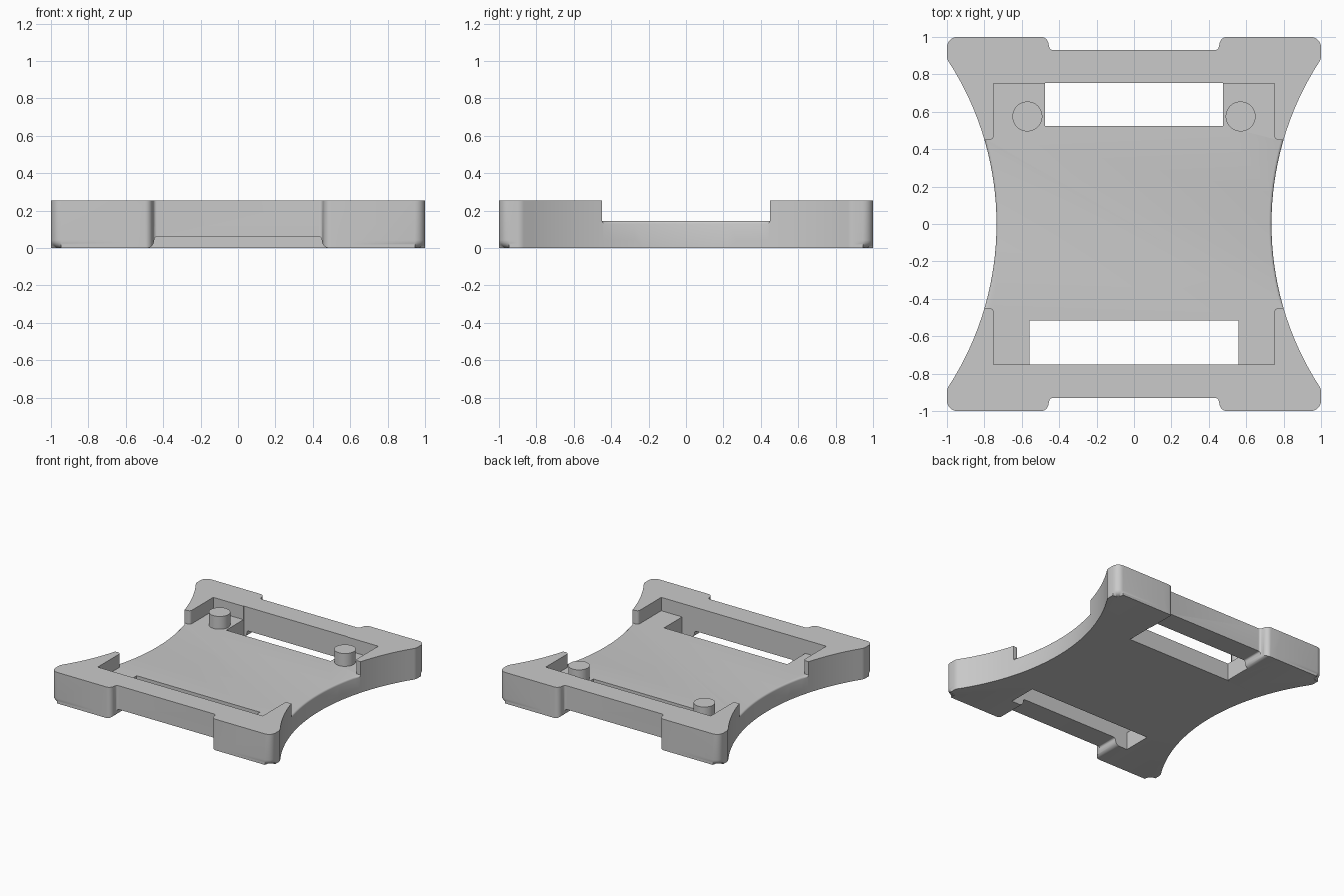
import bpy, bmesh, math
from mathutils import Vector

cube = bpy.data.objects.get("Cube")
if cube:
    bpy.data.objects.remove(cube, do_unlink=True)

TOP, FLOOR = 0.255, 0.145

grey = bpy.data.materials.new("plain grey")
grey.use_nodes = True
grey.diffuse_color = (0.59, 0.59, 0.59, 1)
grey.node_tree.nodes["Principled BSDF"].inputs["Base Color"].default_value = grey.diffuse_color


def rounded(points, steps=6):
    """Replace each (x, y, radius) corner by an arc."""
    out = []
    for i, (x, y, r) in enumerate(points):
        p = Vector((x, y))
        if r == 0:
            out.append(p)
            continue
        a = (Vector(points[i - 1][:2]) - p).normalized()
        b = (Vector(points[(i + 1) % len(points)][:2]) - p).normalized()
        half = a.angle(b) / 2
        sweep = math.pi - 2 * half
        centre = p + (a + b).normalized() * r / math.sin(half)
        start = p + a * r / math.tan(half) - centre
        end = p + b * r / math.tan(half) - centre
        for k in range(steps + 1):
            t = k / steps
            arm = start * math.sin((1 - t) * sweep) + end * math.sin(t * sweep)
            out.append(centre + arm / math.sin(sweep))
    return out


def prism(name, outline, low, high, fillet=0, along_y=False):
    """Extrude an outline in z, or an x-z profile along y."""
    def place(p, d):
        return (p[0], d, p[1]) if along_y else (p[0], p[1], d)

    bm = bmesh.new()
    lower = [bm.verts.new(place(p, low)) for p in outline]
    upper = [bm.verts.new(place(p, high)) for p in outline]
    bm.faces.new(lower)
    bm.faces.new(upper)
    for i in range(len(outline)):
        bm.faces.new((lower[i - 1], lower[i], upper[i], upper[i - 1]))
    if fillet:
        rim = [e for e in bm.edges if all(v in lower for v in e.verts)]
        bmesh.ops.bevel(bm, geom=rim, offset=fillet, segments=5, profile=0.5, affect="EDGES")
    bmesh.ops.recalc_face_normals(bm, faces=bm.faces)
    if bm.calc_volume(signed=True) < 0:
        bmesh.ops.reverse_faces(bm, faces=bm.faces)
    mesh = bpy.data.meshes.new(name)
    bm.to_mesh(mesh)
    bm.free()
    mesh.materials.append(grey)
    obj = bpy.data.objects.new(name, mesh)
    bpy.context.collection.objects.link(obj)
    return obj


def box(x, y0, y1):
    return [(-x, y0), (x, y0), (x, y1), (-x, y1)]


def smooth(obj):
    bpy.ops.object.select_all(action="DESELECT")
    obj.select_set(True)
    bpy.context.view_layer.objects.active = obj
    bpy.ops.object.shade_smooth_by_angle(angle=math.radians(35))


def subtract(target, cutter):
    cutter.hide_render = True
    cut = target.modifiers.new(cutter.name, "BOOLEAN")
    cut.operation, cut.solver, cut.object = "DIFFERENCE", "EXACT", cutter
    bpy.context.view_layer.update()
    graph = bpy.context.evaluated_depsgraph_get()
    result = bpy.data.meshes.new_from_object(target.evaluated_get(graph))
    target.modifiers.clear()
    target.data = result
    bpy.data.objects.remove(cutter, do_unlink=True)


# Waisted outline with concave sides
R, WAIST = 1.6, 0.735
side = []
for i in range(33):
    y = -0.882 + 1.764 * i / 32
    side.append((WAIST + R - math.sqrt(R * R - y * y), y, 0.06 if i in (0, 32) else 0))
right = [(1, -1, 0.055)] + side + [(1, 1, 0.055)]
left = [(-x, y, r) for x, y, r in reversed(right)]
body = prism("tray_body", rounded(right + left), 0, TOP, fillet=0.042)

# Recess with open sides
quarter = [(0.75, 0.75, 0), (0.75, 0.45, 0.022), (1.2, 0.45, 0)]
half_cross = quarter + [(x, -y, r) for x, y, r in reversed(quarter)]
cross = half_cross + [(-x, y, r) for x, y, r in reversed(half_cross)]
subtract(body, prism("recess_cutter", rounded(cross), FLOOR, 0.5))

# Strap slots through the floor
subtract(body, prism("back_slot_cutter", box(0.475, 0.525, 0.755), -0.2, 0.4))
subtract(body, prism("front_slot_cutter", box(0.56, -0.75, -0.515), -0.2, 0.4))

# Strap reliefs under the end bars, and notches in the outer ends, all flared
relief = rounded([(-0.6, -0.1, 0), (0.6, -0.1, 0), (0.6, 0, 0), (0.455, 0, 0.04),
                  (0.445, 0.06, 0.015), (-0.445, 0.06, 0.015), (-0.455, 0, 0.04), (-0.6, 0, 0)])
notch = [(-0.6, 1.1, 0), (-0.6, 1, 0), (-0.465, 1, 0.04), (-0.45, 0.93, 0.02),
         (0.45, 0.93, 0.02), (0.465, 1, 0.04), (0.6, 1, 0), (0.6, 1.1, 0)]
for end, sign, inner in (("back", 1, 0.525), ("front", -1, 0.515)):
    subtract(body, prism(end + "_relief_cutter", relief, sign * inner, sign * 1.2, along_y=True))
    outline = rounded([(x, sign * y, r) for x, y, r in notch])
    subtract(body, prism(end + "_notch_cutter", outline, -0.2, 0.4))

# Soften the open edges of the recess floor
bm = bmesh.new()
bm.from_mesh(body.data)
bmesh.ops.remove_doubles(bm, verts=bm.verts, dist=1e-5)
edges = []
for e in bm.edges:
    mid = (e.verts[0].co + e.verts[1].co) / 2
    on_floor = all(abs(v.co.z - FLOOR) < 1e-4 for v in e.verts)
    at_side = abs(mid.x) > 0.72 and abs(mid.y) < 0.449
    at_slot = abs(mid.x) < 0.4 and 0.5 < abs(mid.y) < 0.53
    if on_floor and (at_side or at_slot) and e.calc_face_angle(0) > 0.5:
        edges.append(e)
bmesh.ops.bevel(bm, geom=edges, offset=0.014, segments=3, profile=0.5, affect="EDGES")
bm.to_mesh(body.data)
bm.free()
smooth(body)

# Locating pegs beside the back slot
for label, x in (("left", 0.57), ("right", -0.57)):
    ring = [(x + 0.08 * math.cos(a * math.tau / 48), 0.575 + 0.08 * math.sin(a * math.tau / 48))
            for a in range(48)]
    smooth(prism(label + "_peg", ring, FLOOR - 0.02, 0.25))
